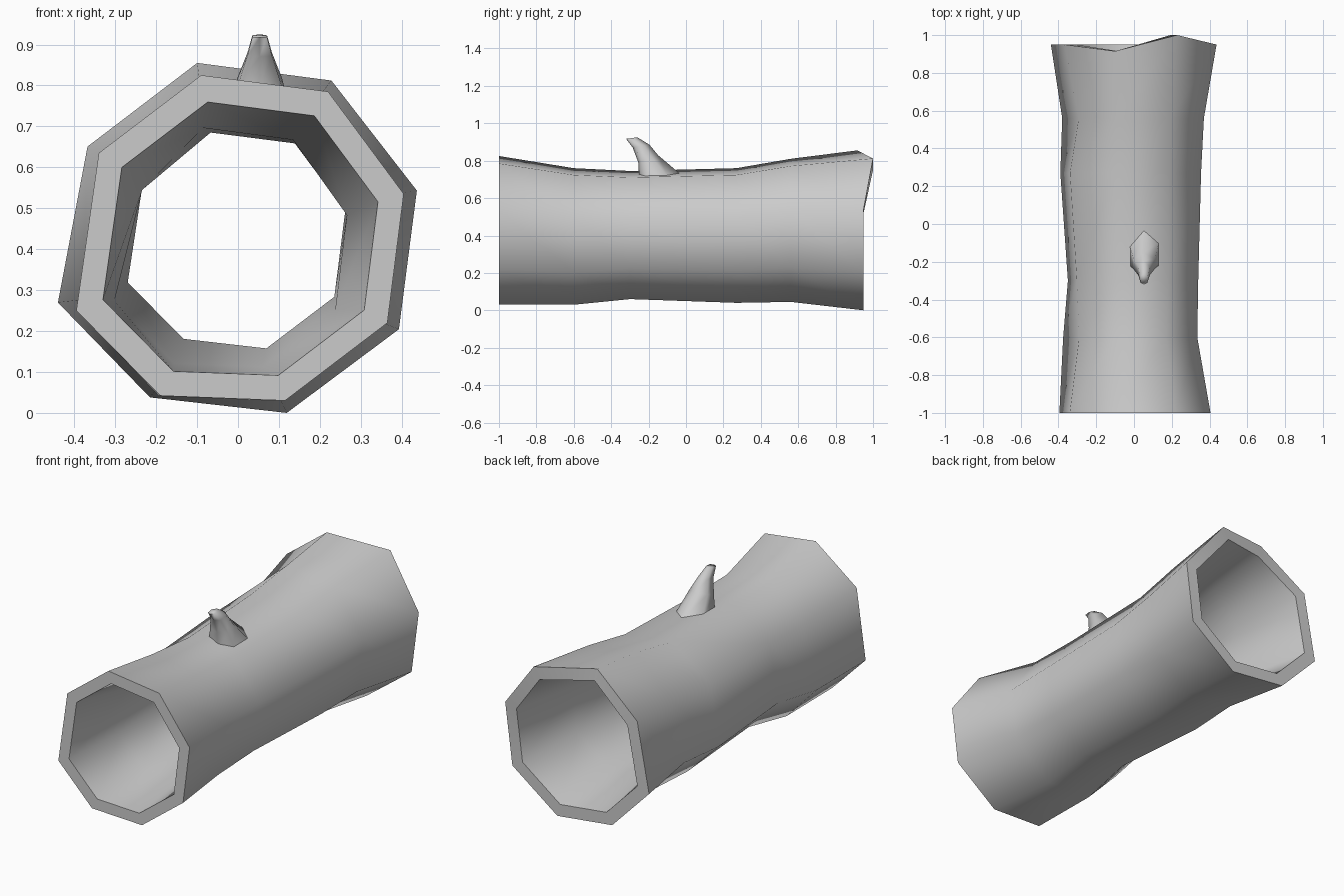
import bpy, bmesh, math
from mathutils import Vector

if "Cube" in bpy.data.objects:
    bpy.data.objects.remove(bpy.data.objects["Cube"])


def finish(name, bm, angle):
    bmesh.ops.recalc_face_normals(bm, faces=bm.faces)
    me = bpy.data.meshes.new(name)
    bm.to_mesh(me)
    bm.free()
    ob = bpy.data.objects.new(name, me)
    bpy.context.collection.objects.link(ob)
    bpy.ops.object.select_all(action='DESELECT')
    ob.select_set(True)
    bpy.context.view_layer.objects.active = ob
    bpy.ops.object.shade_smooth_by_angle(angle=math.radians(angle))
    return ob


def bridge(bm, a, b):
    n = len(a)
    for i in range(n):
        j = (i + 1) % n
        bm.faces.new((a[i], a[j], b[j], b[i]))


# Hollow log: uneven octagon fitted to a box (x0, x1, z0, z1) at each station
profile = [(-0.09, 0.825), (0.22, 0.785), (0.405, 0.535), (0.365, 0.22),
           (0.115, 0.03), (-0.19, 0.042), (-0.395, 0.25), (-0.34, 0.635)]
stations = [  # y, x0, x1, z0, z1, bore scale, bore lift
    (-1.00, -0.395, 0.405, 0.030, 0.825, 0.84, 0.0),
    (-0.60, -0.375, 0.335, 0.030, 0.760, 0.80, 0.012),
    (-0.30, -0.350, 0.340, 0.060, 0.745, 0.77, 0.02),
    (0.27, -0.390, 0.355, 0.040, 0.760, 0.78, 0.015),
    (0.56, -0.380, 0.370, 0.045, 0.810, 0.80, 0.005),
    (0.95, -0.440, 0.437, 0.000, 0.855, 0.84, 0.0)]
# Dents and the ragged rear rim: (station, corner) -> offset
tweaks = {(1, 7): (0.036, 0, -0.015), (4, 7): (0.036, 0, -0.015),
          (2, 5): (0, 0, 0.02), (3, 5): (0, 0, 0.02), (4, 5): (0, 0, 0.02),
          (2, 6): (0, 0, 0.02), (3, 6): (0, 0, 0.02), (4, 6): (0, 0, 0.02),
          (5, 0): (0.006, -0.035, 0), (5, 1): (-0.006, 0.05, 0),
          (5, 5): (0, 0, 0.025), (5, 6): (0, 0, 0.033), (5, 7): (0.012, 0, 0)}

bm = bmesh.new()
outer, inner = [], []
for k, (y, x0, x1, z0, z1, s, lift) in enumerate(stations):
    pts = [Vector((x0 + (px + 0.395) / 0.8 * (x1 - x0), y,
                   z0 + (pz - 0.03) / 0.795 * (z1 - z0)))
           + Vector(tweaks.get((k, i), (0, 0, 0)))
           for i, (px, pz) in enumerate(profile)]
    c = sum(pts, Vector()) / len(pts)
    outer.append([bm.verts.new(p) for p in pts])
    inner.append([bm.verts.new((c.x + (p.x - c.x) * s, p.y,
                                c.z + (p.z - c.z) * s + lift)) for p in pts])
for rings in (outer, inner):
    for a, b in zip(rings, rings[1:]):
        bridge(bm, a, b)
bridge(bm, outer[0], inner[0])
bridge(bm, outer[-1], inner[-1])
finish("hollow_log", bm, 60)

# Broken branch stub: rings given by front and back (y, z) and half width
stub = [((-0.25, 0.70), (-0.02, 0.72), 0.08),
        ((-0.255, 0.79), (-0.15, 0.83), 0.055),
        ((-0.285, 0.87), (-0.195, 0.885), 0.03),
        ((-0.32, 0.917), (-0.26, 0.925), 0.018)]
bm = bmesh.new()
rings = []
for f, b, w in stub:
    ring = []
    for i in range(6):
        a = math.tau * i / 6
        t = (0.5 - 0.5 * math.cos(a)) ** 1.4
        ring.append(bm.verts.new((0.053 + w * math.sin(a) / math.sin(math.pi / 3),
                                  f[0] + (b[0] - f[0]) * t,
                                  f[1] + (b[1] - f[1]) * t)))
    rings.append(ring)
for a, b in zip(rings, rings[1:]):
    bridge(bm, a, b)
bm.faces.new(rings[0])
bm.faces.new(rings[-1])
finish("branch_stub", bm, 78)
